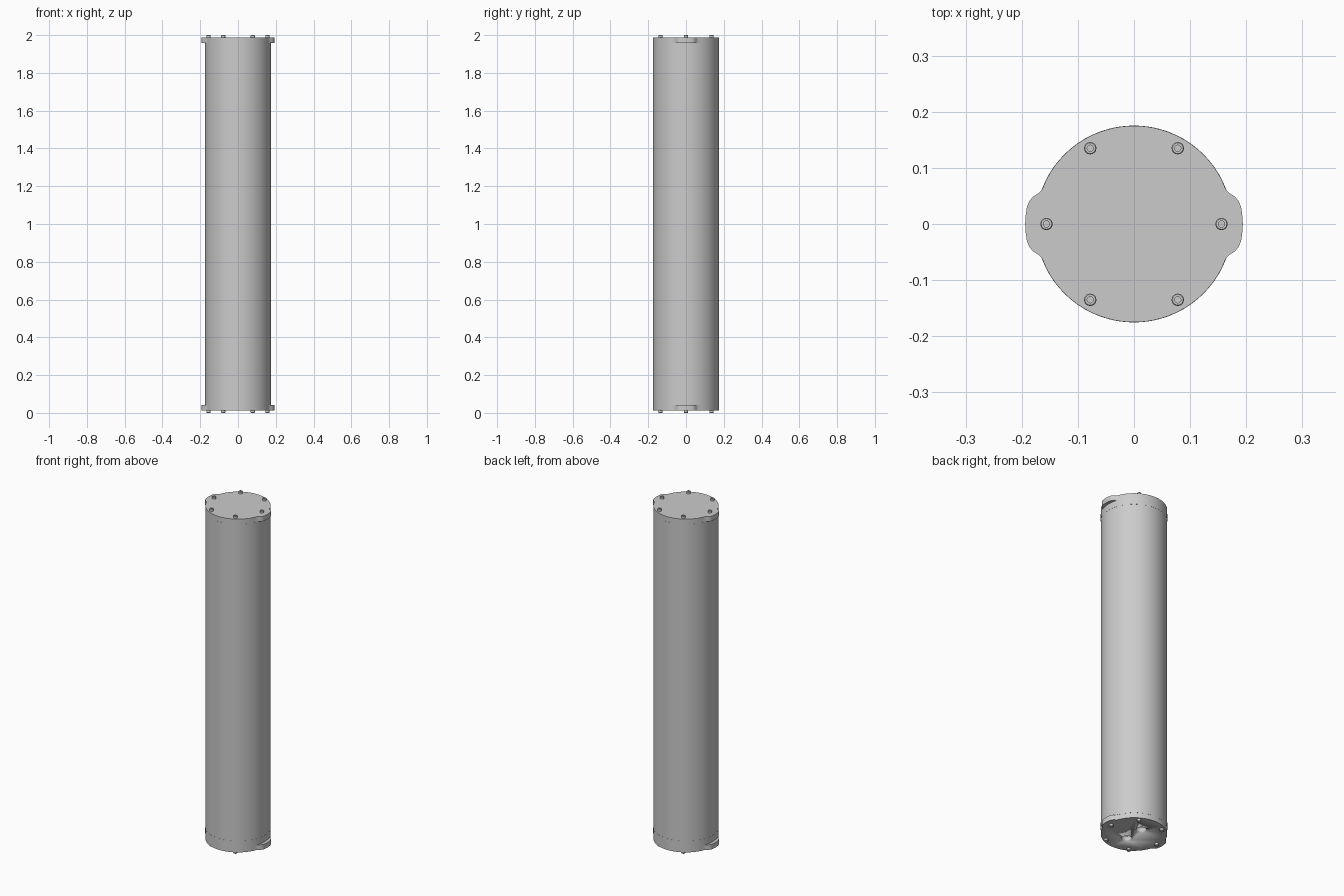
import bpy, bmesh
from math import sin, cos, tau, radians

cube = bpy.data.objects.get("Cube")
if cube:
    bpy.data.objects.remove(cube)

R = 0.175        # tube radius
FACE = 0.013     # height of the outer cap face
PLATE = 0.03     # cap plate thickness
SKIRT = 0.067    # full cap height
TOP = 2.0

grey = bpy.data.materials.new("light grey metal")
grey.use_nodes = True
grey.diffuse_color = (0.6, 0.6, 0.6, 1)
grey.node_tree.nodes["Principled BSDF"].inputs["Base Color"].default_value = (0.6, 0.6, 0.6, 1)


def finish(name, bm):
    bmesh.ops.recalc_face_normals(bm, faces=bm.faces[:])
    mesh = bpy.data.meshes.new(name)
    bm.to_mesh(mesh)
    bm.free()
    mesh.materials.append(grey)
    mesh.shade_smooth()
    mesh.set_sharp_from_angle(angle=radians(30))
    ob = bpy.data.objects.new(name, mesh)
    bpy.context.collection.objects.link(ob)
    return ob


def lathe(name, profile, seg, closed=False, at=(0, 0)):
    """Spin (radius, z) points round a vertical axis; open ends are capped."""
    bm = bmesh.new()
    rings = [[bm.verts.new((at[0] + r * cos(tau * i / seg), at[1] + r * sin(tau * i / seg), z))
              for i in range(seg)] for r, z in profile]
    pairs = list(zip(rings, rings[1:]))
    if closed:
        pairs.append((rings[-1], rings[0]))
    else:
        bm.faces.new(rings[0])
        bm.faces.new(rings[-1])
    for a, b in pairs:
        for i in range(seg):
            j = (i + 1) % seg
            bm.faces.new((a[i], a[j], b[j], b[i]))
    return finish(name, bm)


def ring(name, outer, inner, z0, z1):
    return lathe(name, [(inner, z0), (outer, z0), (outer, z1), (inner, z1)], 72, closed=True)


def cap_outline():
    """Circle with a rounded lug on each side."""
    lug = [(0.164, 0.061), (0.170, 0.055), (0.180, 0.049), (0.187, 0.040),
           (0.191, 0.030), (0.193, 0.015), (0.194, 0)]
    arc = [(R * cos(radians(a)), R * sin(radians(a))) for a in range(90, 22, -4)]
    quarter = arc + lug
    half = quarter + [(x, -y) for x, y in quarter[-2::-1]]
    return half + [(-x, y) for x, y in half[-2:0:-1]]


def cap_plate(name, z0, z1):
    bm = bmesh.new()
    face = bm.faces.new([bm.verts.new((x, y, z0)) for x, y in cap_outline()])
    moved = bmesh.ops.extrude_face_region(bm, geom=[face])["geom"]
    verts = [g for g in moved if isinstance(g, bmesh.types.BMVert)]
    bmesh.ops.translate(bm, verts=verts, vec=(0, 0, z1 - z0))
    return finish(name, bm)


# Hollow body tube
ring("body_tube", R, R - 0.012, FACE + SKIRT, TOP - FACE - SKIRT)

# End caps: lugged plate and skirt at either end
bottom = cap_plate("bottom_cap", FACE, FACE + PLATE)
cap_plate("top_cap", TOP - FACE - PLATE, TOP - FACE)
ring("bottom_cap_skirt", R + 0.0005, R - 0.02, FACE + PLATE, FACE + SKIRT)
ring("top_cap_skirt", R + 0.0005, R - 0.02, TOP - FACE - SKIRT, TOP - FACE - PLATE)

# Two ports through the bottom cap
for side in (-1, 1):
    cutter = lathe("port_cutter", [(0.028, -0.05), (0.028, 0.1)], 32, at=(0, side * 0.06))
    cutter.hide_render = True
    mod = bottom.modifiers.new("port", 'BOOLEAN')
    mod.operation = 'DIFFERENCE'
    mod.solver = 'EXACT'
    mod.object = cutter
    bpy.context.view_layer.objects.active = bottom
    bpy.ops.object.modifier_apply(modifier=mod.name)
    bpy.data.objects.remove(cutter)

# Six socket screws on each cap
for k in range(6):
    spot = (0.156 * cos(tau * k / 6), 0.156 * sin(tau * k / 6))
    head = [(0.011, FACE + 0.002), (0.011, 0.002), (0.0095, 0), (0.0055, 0), (0.0055, 0.007)]
    lathe(f"bottom_screw_{k + 1}", head, 20, at=spot)
    lathe(f"top_screw_{k + 1}", [(r, TOP - z) for r, z in head], 20, at=spot)
